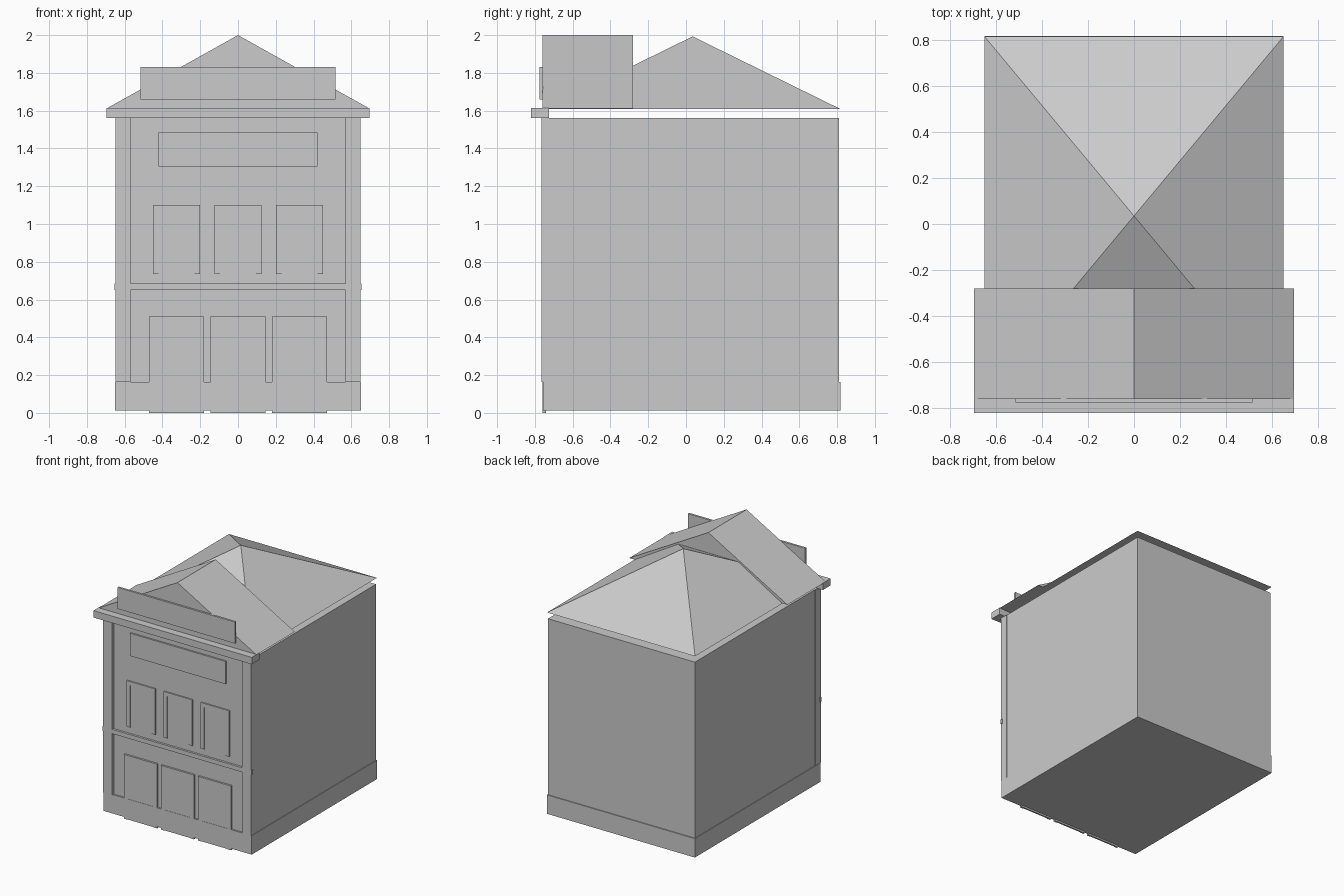
import bpy

if "Cube" in bpy.data.objects:
    bpy.data.objects.remove(bpy.data.objects["Cube"])

# One plain stone colour
stone = bpy.data.materials.new("light grey stone")
stone.diffuse_color = (0.6, 0.6, 0.6, 1)
stone.use_nodes = True
stone.node_tree.nodes["Principled BSDF"].inputs["Base Color"].default_value = stone.diffuse_color


def mesh(name, verts, faces):
    me = bpy.data.meshes.new(name)
    me.from_pydata(verts, [], faces)
    me.materials.append(stone)
    ob = bpy.data.objects.new(name, me)
    bpy.context.collection.objects.link(ob)
    return ob


def box(name, x0, x1, y0, y1, z0, z1):
    v = [(x, y, z) for x in (x0, x1) for y in (y0, y1) for z in (z0, z1)]
    f = [(0, 1, 3, 2), (4, 6, 7, 5), (0, 4, 5, 1),
         (2, 3, 7, 6), (0, 2, 6, 4), (1, 5, 7, 3)]
    return mesh(name, v, f)


def framed_opening(name, cx, half, z0, z1, front, back, border):
    """Raised jambs and lintel around a slightly recessed panel."""
    inner = half - border
    box(name + "_panel", cx - inner, cx + inner, front + 0.004, back, z0, z1 - border)
    box(name + "_lintel", cx - half, cx + half, front, back, z1 - border, z1)
    for s, side in ((-1, "left"), (1, "right")):
        a, b = sorted((cx + s * inner, cx + s * half))
        box(f"{name}_{side}_jamb", a, b, front, back, z0, z1 - border)


# Main block and base course
box("building_body", -0.645, 0.645, -0.744, 0.81, 0.015, 1.56)
box("base_course", -0.65, 0.65, -0.757, 0.817, 0.013, 0.163)

# Facade: corner pilasters, belt course and raised board
for s, side in ((-1, "left"), (1, "right")):
    a, b = sorted((s * 0.57, s * 0.648))
    box(side + "_pilaster", a, b, -0.765, -0.70, 0.163, 1.56)
box("belt_course", -0.655, 0.655, -0.765, -0.748, 0.65, 0.685)
box("facade_board", -0.42, 0.42, -0.757, -0.74, 1.305, 1.485)

# Three doors below, three windows above
for i, cx in enumerate((-0.325, 0.0, 0.325)):
    framed_opening(f"door_{i + 1}", cx, 0.145, 0.0, 0.51, -0.759, -0.742, 0.03)
    framed_opening(f"window_{i + 1}", cx, 0.125, 0.735, 1.10, -0.754, -0.742, 0.03)

# Cornice and parapet board
box("cornice", -0.695, 0.695, -0.82, -0.725, 1.56, 1.615)
box("parapet_board", -0.515, 0.515, -0.775, -0.758, 1.66, 1.83)

# Front gable prism
y0, y1 = -0.76, -0.28
mesh("front_gable",
     [(-0.695, y0, 1.612), (0.695, y0, 1.612), (0, y0, 2.0),
      (-0.695, y1, 1.612), (0.695, y1, 1.612), (0, y1, 2.0)],
     [(0, 1, 2), (3, 5, 4), (1, 4, 5, 2), (0, 2, 5, 3), (0, 3, 4, 1)])

# Hipped roof, floating just above the block
mesh("hipped_roof",
     [(-0.65, -0.745, 1.61), (0.65, -0.745, 1.61), (0.65, 0.815, 1.61),
      (-0.65, 0.815, 1.61), (0, 0.035, 1.993)],
     [(3, 2, 1, 0), (0, 1, 4), (1, 2, 4), (2, 3, 4), (3, 0, 4)])
